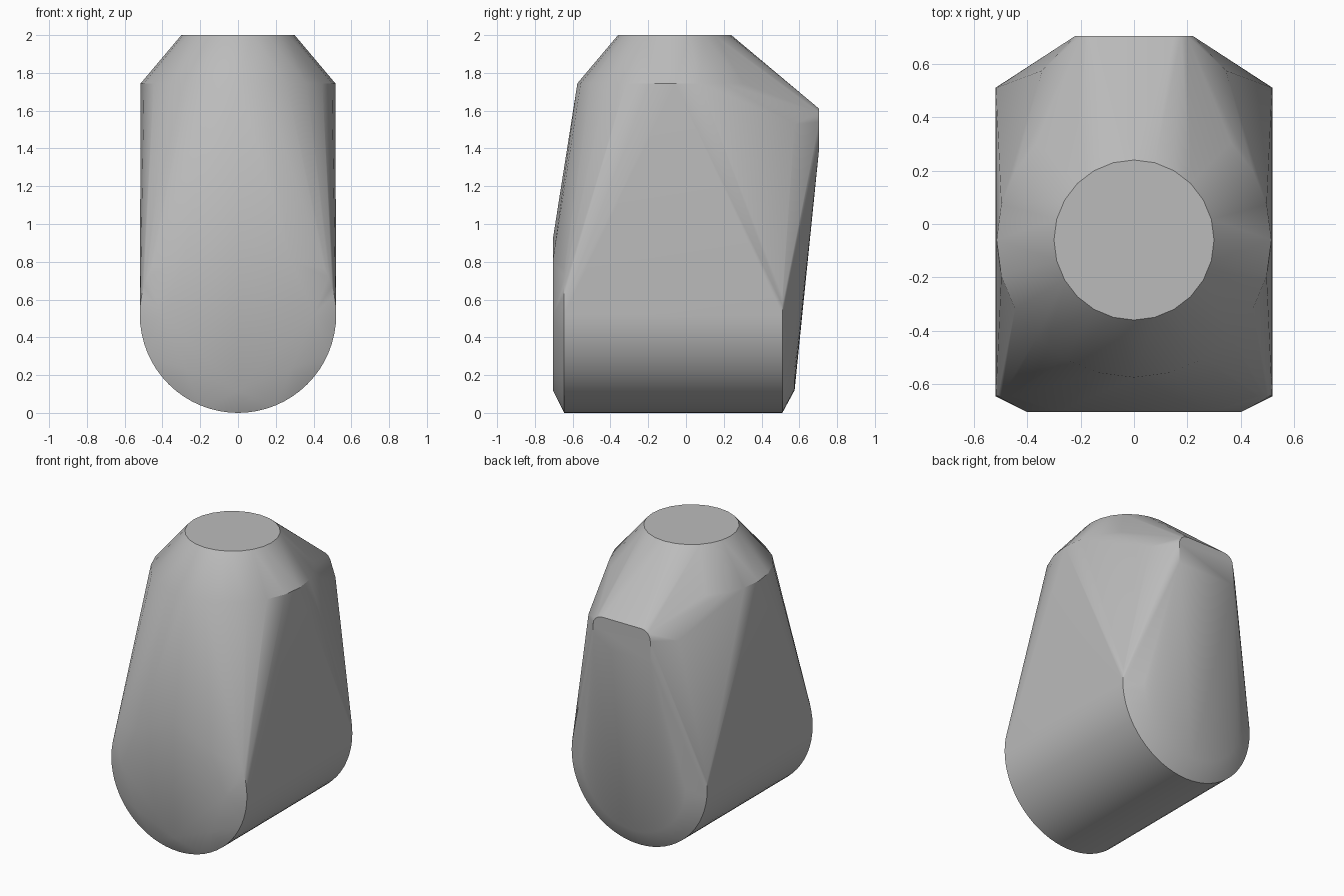
import bpy, bmesh, math
from math import cos, sin, pi

cube = bpy.data.objects.get("Cube")
if cube:
    bpy.data.objects.remove(cube)

mat = bpy.data.materials.new("plain grey")
mat.use_nodes = True
colour = (0.5, 0.5, 0.5, 1)
mat.diffuse_color = colour
mat.node_tree.nodes["Principled BSDF"].inputs["Base Color"].default_value = colour


def ring(r, n):
    return [(r * cos(2 * pi * i / n), r * sin(2 * pi * i / n)) for i in range(n)]


points = []

# Lower drum lying along y, with a chamfered rim at each end
for y, r, n in [(-0.705, 0.4, 8), (-0.645, 0.52, 64), (0.51, 0.52, 64), (0.575, 0.4, 32)]:
    points += [(x, y, 0.52 + z) for x, z in ring(r, n)]

# Upright neck with a cone top
for z, r in [(2.0, 0.3), (1.745, 0.515)]:
    points += [(x, y - 0.06, z) for x, y in ring(r, 24)]

# Rounded rear pad and its shoulders
corner = 0.07
for side in (-1, 1):
    points.append((side * 0.345, 0.575, 1.53))
    points.append((side * 0.22, 0.705, 1.4))
    for i in range(5):
        a = i * pi / 8
        points.append((side * (0.15 + corner * cos(a)), 0.705, 1.54 + corner * sin(a)))

# Wrap the skin around all the sections
bm = bmesh.new()
for p in points:
    bm.verts.new(p)
bmesh.ops.convex_hull(bm, input=bm.verts[:])
bmesh.ops.delete(bm, geom=[v for v in bm.verts if not v.link_faces], context='VERTS')
bmesh.ops.dissolve_limit(bm, angle_limit=math.radians(0.3), verts=bm.verts[:], edges=bm.edges[:])
bmesh.ops.recalc_face_normals(bm, faces=bm.faces[:])
mesh = bpy.data.meshes.new("housing_body")
bm.to_mesh(mesh)
bm.free()
mesh.materials.append(mat)

body = bpy.data.objects.new("housing_body", mesh)
bpy.context.collection.objects.link(body)
bpy.ops.object.select_all(action='DESELECT')
body.select_set(True)
bpy.context.view_layer.objects.active = body
bpy.ops.object.shade_smooth_by_angle(angle=math.radians(30))
